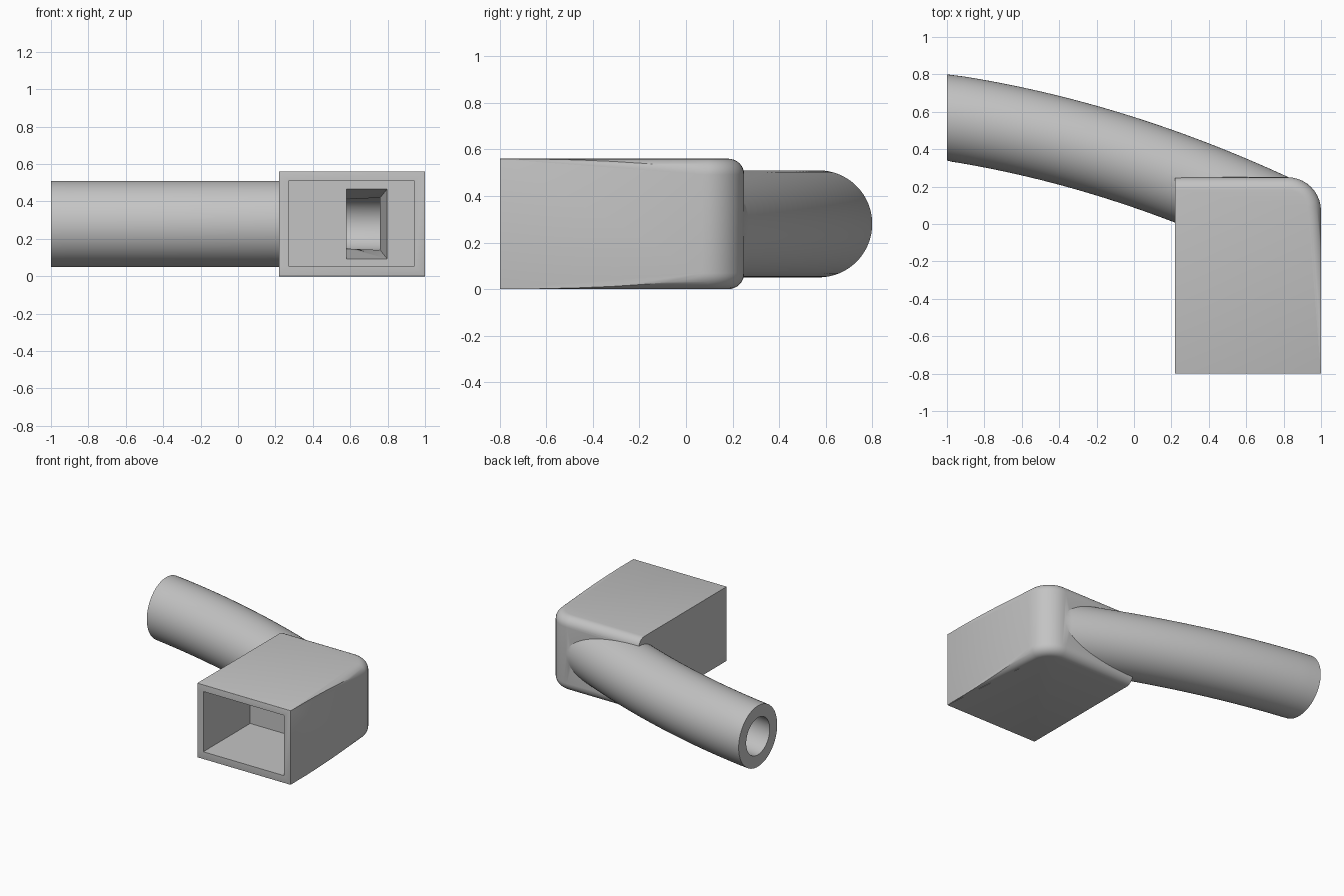
import bpy, bmesh, math
from mathutils import Vector

if "Cube" in bpy.data.objects:
    bpy.data.objects.remove(bpy.data.objects["Cube"], do_unlink=True)

MID_Z = 0.28
grey = bpy.data.materials.new("light grey")
grey.use_nodes = True
colour = (0.55, 0.55, 0.55, 1)
grey.diffuse_color = colour
grey.node_tree.nodes["Principled BSDF"].inputs["Base Color"].default_value = colour


def add_object(name, bm):
    bmesh.ops.recalc_face_normals(bm, faces=bm.faces)
    mesh = bpy.data.meshes.new(name)
    bm.to_mesh(mesh)
    bm.free()
    ob = bpy.data.objects.new(name, mesh)
    bpy.context.collection.objects.link(ob)
    return ob


def block(lo, hi):
    """Axis-aligned box between two corners."""
    bm = bmesh.new()
    bmesh.ops.create_cube(bm, size=1)
    for v in bm.verts:
        v.co = [l + (c + 0.5) * (h - l) for c, l, h in zip(v.co, lo, hi)]
    return bm


def x_cylinder(name, x0, x1, y, z, r, sides):
    bm = bmesh.new()
    bmesh.ops.create_cone(bm, cap_ends=True, segments=sides, radius1=r, radius2=r, depth=x1 - x0)
    for v in bm.verts:
        v.co = ((x0 + x1) / 2 + v.co.z, y + v.co.x, z + v.co.y)
    return add_object(name, bm)


def curved_rod(name, x0, x1, r, sides=64, steps=32):
    """Round rod swept along a shallow parabola, its outer end cut square to x."""
    bm = bmesh.new()
    rings = []
    for i in range(steps + 1):
        x = x0 + (x1 - x0) * i / steps
        centre = Vector((x, 0.33 - 0.33 * x - 0.09 * x * x, MID_Z))
        slope = 0 if i == 0 else -0.33 - 0.18 * x
        side = Vector((-slope, 1, 0)).normalized()
        rings.append([bm.verts.new(centre + side * r * math.cos(a) + Vector((0, 0, r * math.sin(a))))
                      for a in (2 * math.pi * k / sides for k in range(sides))])
    for a, b in zip(rings, rings[1:]):
        for k in range(sides):
            n = (k + 1) % sides
            bm.faces.new((a[k], a[n], b[n], b[k]))
    bm.faces.new(rings[0])
    bm.faces.new(rings[-1])
    return add_object(name, bm)


def combine(target, tool, operation):
    mod = target.modifiers.new(operation, "BOOLEAN")
    mod.operation = operation
    mod.solver = "EXACT"
    mod.object = tool
    bpy.context.view_layer.objects.active = target
    bpy.ops.object.modifier_apply(modifier=mod.name)
    bpy.data.objects.remove(tool, do_unlink=True)


def round_edges(bm, rule, width, segments):
    edges = [e for e in bm.edges if rule(*[v.co for v in e.verts])]
    bmesh.ops.bevel(bm, geom=edges, offset=width, offset_type="OFFSET", segments=segments,
                    profile=0.5, affect="EDGES", clamp_overlap=True)


# Housing with a large rounded rear corner and softened rear and front edges
bm = block((0.22, -0.8, 0), (1, 0.25, 0.56))
round_edges(bm, lambda a, b: min(a.x, b.x) > 0.9 and min(a.y, b.y) > 0.2, 0.18, 10)
round_edges(bm, lambda a, b: min(a.y, b.y) > 0.06 and abs(a.z - b.z) < 0.01, 0.1, 8)
round_edges(bm, lambda a, b: max(a.y, b.y) < -0.79, 0.012, 3)
housing = add_object("housing_with_arm", bm)

# Curved arm
combine(housing, curved_rod("arm", -1, 0.8, 0.23), "UNION")

# Open cavity in the front
combine(housing, add_object("cavity", block((0.27, -0.9, 0.055), (0.945, -0.24, 0.51))), "DIFFERENCE")

# Half-round notch in the side wall
combine(housing, x_cylinder("notch", 0.1, 0.4, -0.8, MID_Z, 0.2265, 64), "DIFFERENCE")

# Bore through the arm, with a small pin hole beside it
combine(housing, curved_rod("bore", -1.02, 0.76, 0.14, 48), "DIFFERENCE")
combine(housing, x_cylinder("pin_hole", -1.1, -0.85, 0.385, MID_Z, 0.022, 16), "DIFFERENCE")

# Tapered slot joining the cavity to the bore
bm = block((0.58, -0.26, 0.09), (0.8, 0.05, 0.47))
for v in bm.verts:
    if v.co.y > 0:
        v.co.x = min(v.co.x, 0.755)
        v.co.z = MID_Z + (v.co.z - MID_Z) * 0.7
combine(housing, add_object("slot", bm), "DIFFERENCE")

# Finish
housing.data.materials.clear()
housing.data.materials.append(grey)
bpy.ops.object.select_all(action="DESELECT")
housing.select_set(True)
bpy.context.view_layer.objects.active = housing
bpy.ops.object.shade_smooth_by_angle(angle=math.radians(30))
